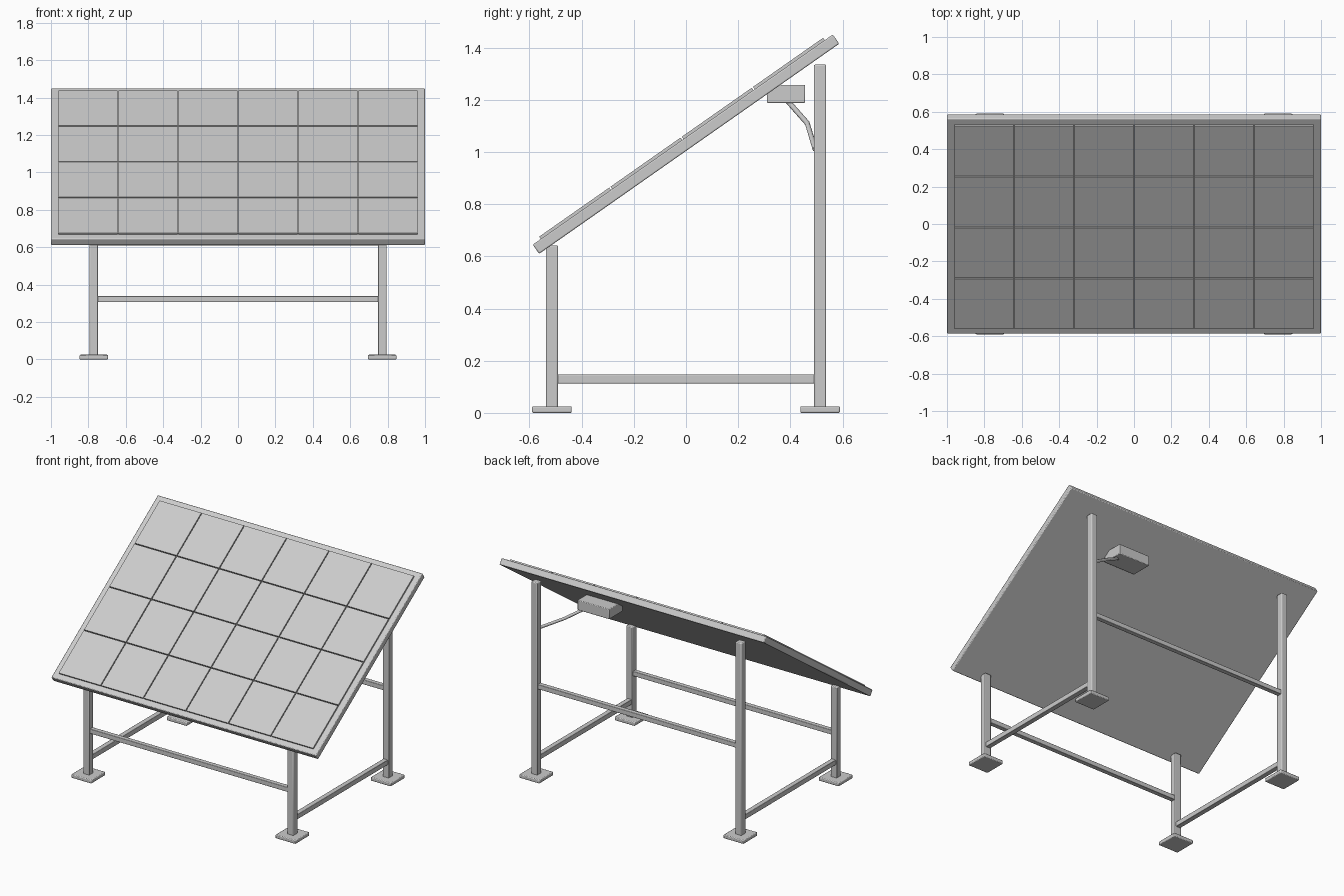
import bpy
import math
from mathutils import Matrix, Vector

cube = bpy.data.objects.get("Cube")
if cube:
    bpy.data.objects.remove(cube, do_unlink=True)

GREY = (0.6, 0.6, 0.6, 1.0)
metal = bpy.data.materials.new("plain_grey")
metal.use_nodes = True
metal.diffuse_color = GREY
metal.node_tree.nodes["Principled BSDF"].inputs["Base Color"].default_value = GREY

TILT = Matrix.Translation((0, 0, 1.03)) @ Matrix.Rotation(math.radians(35), 4, "X")


def box(name, low, high, bevel=0.0, frame=None):
    """Box between two corners, optionally bevelled and placed in a tilted frame."""
    low, high = Vector(low), Vector(high)
    bpy.ops.mesh.primitive_cube_add(size=1)
    obj = bpy.context.object
    obj.name = name
    size = high - low
    obj.data.transform(Matrix.Diagonal((*size, 1)))
    obj.matrix_world = (frame or Matrix()) @ Matrix.Translation((low + high) / 2)
    obj.data.materials.append(metal)
    if bevel:
        mod = obj.modifiers.new("soft_edges", "BEVEL")
        mod.width = bevel
        mod.segments = 2
        bpy.ops.object.shade_smooth_by_angle(angle=math.radians(30))
    return obj


# Tilted panel frame
WIDTH, LENGTH, THICK = 2.0, 1.404, 0.043
box("panel_frame", (-WIDTH / 2, -LENGTH / 2, -THICK / 2),
    (WIDTH / 2, LENGTH / 2, THICK / 2), 0.005, TILT)

# Grid of raised cells with narrow gaps
COLS, ROWS, GAP = 6, 4, 0.006
cell_w, cell_l = 1.926 / COLS, 1.334 / ROWS
for col in range(COLS):
    for row in range(ROWS):
        x = (col - COLS / 2) * cell_w
        y = (row - ROWS / 2) * cell_l
        box(f"cell_{col}_{row}",
            (x + GAP / 2, y + GAP / 2, THICK / 2 - 0.003),
            (x + cell_w - GAP / 2, y + cell_l - GAP / 2, THICK / 2 + 0.011),
            frame=TILT)

# Legs, feet and side rails, the same on both sides
LEG_X, LEG_Y, HALF = 0.771, 0.514, 0.0235
for side, sx in (("left", 1), ("right", -1)):
    x = sx * LEG_X
    for end, y, top in (("front", -LEG_Y, 0.642), ("rear", LEG_Y, 1.335)):
        box(f"{end}_{side}_leg", (x - HALF, y - HALF, 0.015),
            (x + HALF, y + HALF, top), 0.005)
        box(f"{end}_{side}_foot", (x - 0.076, y - 0.076, 0),
            (x + 0.076, y + 0.076, 0.025), 0.005)
    box(f"{side}_side_rail", (x - 0.017, -LEG_Y, 0.113),
        (x + 0.017, LEG_Y, 0.147), 0.003)

# Cross rails
for end, y, z in (("front", -LEG_Y, 0.322), ("rear", LEG_Y, 0.625)):
    box(f"{end}_cross_rail", (-LEG_X, y - 0.016, z - 0.016),
        (LEG_X, y + 0.016, z + 0.016), 0.003)

# Junction box under the panel
box("junction_box", (0.26, 0.31, 1.188), (0.5, 0.457, 1.257), 0.004)

# Bent cable from the rear leg to the box
curve = bpy.data.curves.new("cable", "CURVE")
curve.dimensions = "3D"
curve.bevel_depth = 0.01
curve.bevel_resolution = 2
curve.use_fill_caps = True
path = [(0.765, 0.495, 1.01), (0.59, 0.465, 1.11), (0.46, 0.39, 1.195)]
spline = curve.splines.new("POLY")
spline.points.add(len(path) - 1)
for point, co in zip(spline.points, path):
    point.co = (*co, 1)
cable = bpy.data.objects.new("cable", curve)
bpy.context.collection.objects.link(cable)
curve.materials.append(metal)
